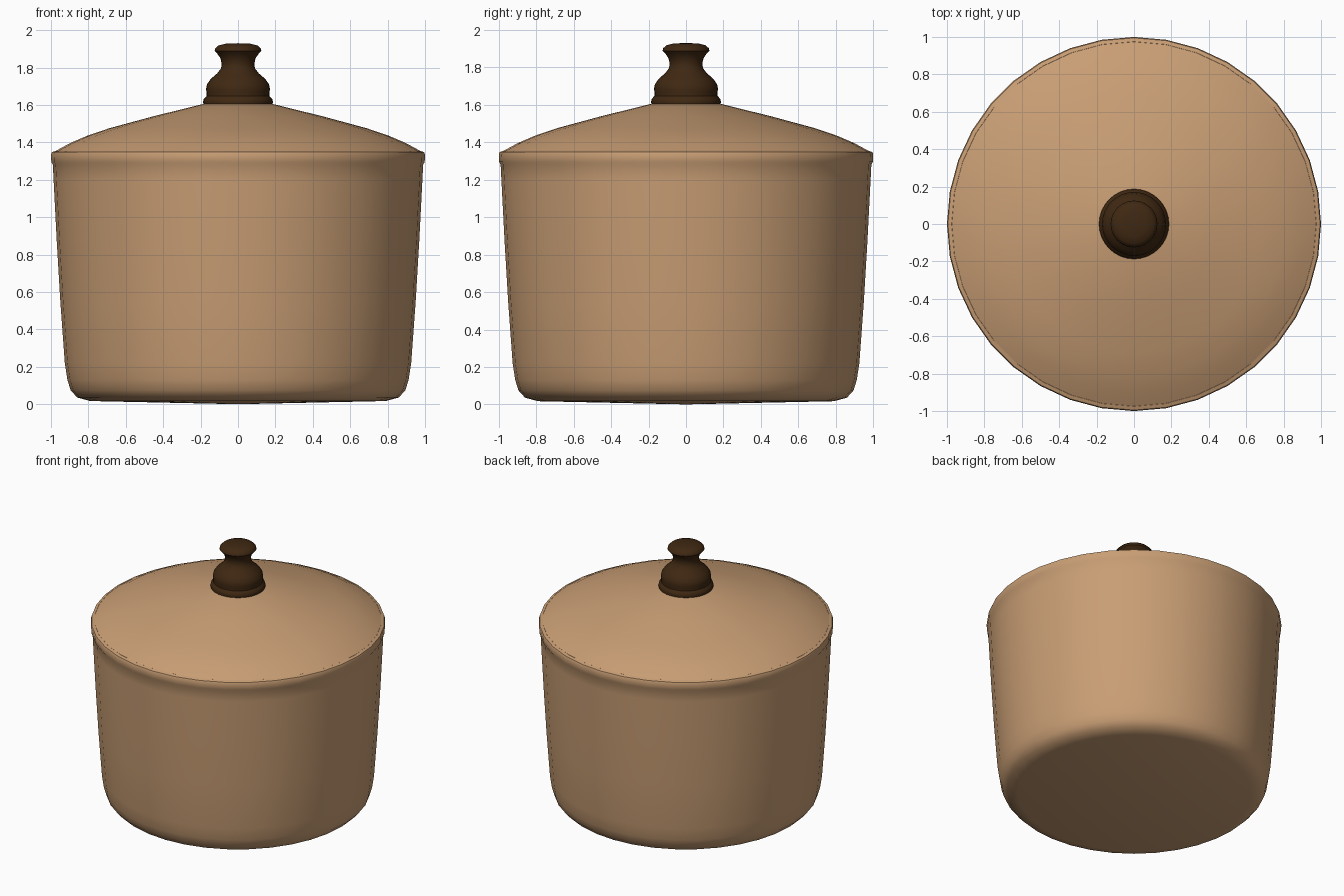
import bpy, bmesh, math

cube = bpy.data.objects.get("Cube")
if cube:
    bpy.data.objects.remove(cube, do_unlink=True)


def make_material(name, colour):
    mat = bpy.data.materials.new(name)
    mat.use_nodes = True
    mat.diffuse_color = (*colour, 1)
    bsdf = mat.node_tree.nodes["Principled BSDF"]
    bsdf.inputs["Base Color"].default_value = (*colour, 1)
    bsdf.inputs["Roughness"].default_value = 0.6
    return mat


def lathe(name, profile, segments, mat, sharp=40):
    """Spin a (radius, height) profile around the z axis."""
    bm = bmesh.new()
    verts = [bm.verts.new((r, 0, z)) for r, z in profile]
    edges = [bm.edges.new(pair) for pair in zip(verts, verts[1:])]
    bmesh.ops.spin(bm, geom=verts + edges, cent=(0, 0, 0), axis=(0, 0, 1),
                   angle=math.tau, steps=segments, use_merge=True)
    bmesh.ops.remove_doubles(bm, verts=bm.verts, dist=0.0005)
    bmesh.ops.recalc_face_normals(bm, faces=bm.faces)
    mesh = bpy.data.meshes.new(name)
    bm.to_mesh(mesh)
    bm.free()
    mesh.materials.append(mat)
    obj = bpy.data.objects.new(name, mesh)
    bpy.context.collection.objects.link(obj)
    bpy.ops.object.select_all(action='DESELECT')
    obj.select_set(True)
    bpy.context.view_layer.objects.active = obj
    bpy.ops.object.shade_smooth_by_angle(angle=math.radians(sharp))
    return obj


clay = make_material("tan clay", (0.58, 0.34, 0.175))
wood = make_material("dark wood", (0.05, 0.021, 0.006))

# Pot body: slightly domed base, rounded foot, flared wall, rim and inner wall
lathe("pot_body", [
    (0, 0), (0.79, 0.017), (0.86, 0.036), (0.895, 0.075), (0.912, 0.13),
    (0.926, 0.22), (0.95, 0.55), (0.969, 0.87), (0.986, 1.2), (0.99, 1.28),
    (0.998, 1.295), (1.0, 1.335), (0.995, 1.348), (0.975, 1.355),
    (0.95, 1.345), (0.93, 1.2), (0.87, 0.2), (0.8, 0.08), (0, 0.06),
], 36, clay)

# Lid: gently curved edge running into a straight cone
lathe("lid", [
    (0, 1.33), (0.93, 1.34), (0.975, 1.354), (0.9, 1.395), (0.81, 1.434),
    (0.69, 1.475), (0.45, 1.54), (0.19, 1.604), (0, 1.615),
], 36, clay)

# Knob: collar, bulb, waist and flared cap
lathe("lid_knob", [
    (0, 1.59), (0.183, 1.6), (0.187, 1.615), (0.183, 1.632), (0.168, 1.648),
    (0.168, 1.665), (0.171, 1.685), (0.166, 1.71), (0.145, 1.74),
    (0.112, 1.768), (0.091, 1.795), (0.087, 1.82), (0.094, 1.85),
    (0.11, 1.873), (0.125, 1.888), (0.122, 1.902), (0.105, 1.918),
    (0.065, 1.928), (0, 1.93),
], 32, wood)
